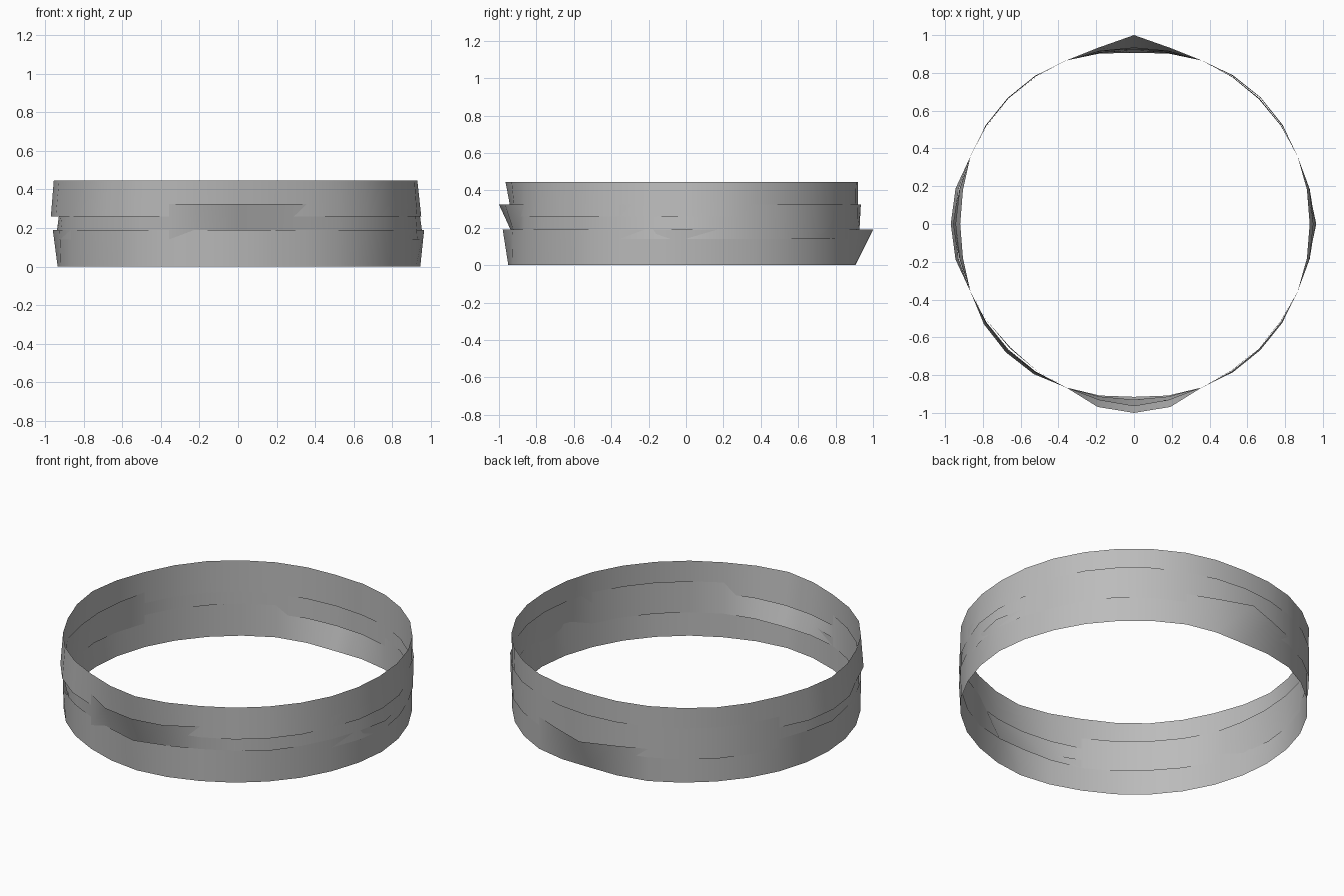
import bpy
import bmesh
from math import cos, sin, pi

cube = bpy.data.objects.get("Cube")
if cube:
    bpy.data.objects.remove(cube, do_unlink=True)

SEGMENTS = 32
BASE = 0.937  # radius halfway between the bumps

grey = bpy.data.materials.new("plain grey")
grey.use_nodes = True
colour = (0.5, 0.5, 0.5, 1)
grey.diffuse_color = colour
grey.node_tree.nodes["Principled BSDF"].inputs["Base Color"].default_value = colour
grey.node_tree.nodes["Principled BSDF"].inputs["Roughness"].default_value = 0.8


def loop(bm, z, radii, spread):
    """Uneven ring: eight bump radii, starting at +x and turning towards +y."""
    verts = []
    for i in range(SEGMENTS):
        near = radii[((i + 1) // 4) % 8]
        step = min(i % 4, 4 - i % 4)
        weight = (1, spread, 0)[step]
        r = BASE + (near - BASE) * weight
        a = 2 * pi * i / SEGMENTS
        verts.append(bm.verts.new((r * cos(a), r * sin(a), z)))
    return verts


def band(name, low, high):
    """Open strip between two uneven rings."""
    bm = bmesh.new()
    a, b = loop(bm, *low), loop(bm, *high)
    for i in range(SEGMENTS):
        j = (i + 1) % SEGMENTS
        bm.faces.new((a[i], a[j], b[j], b[i])).smooth = True
    mesh = bpy.data.meshes.new(name)
    bm.to_mesh(mesh)
    bm.free()
    mesh.materials.append(grey)
    obj = bpy.data.objects.new(name, mesh)
    bpy.context.collection.objects.link(obj)


# Three overlapping strips, lowest first
band("bottom_band",
     (0.0, (.945, .935, .905, .935, .935, .94, .95, .935), .5),
     (0.19, (.965, .935, 1.0, .935, .96, .955, .98, .945), .25))
band("middle_band",
     (0.14, (.96, .945, .925, .945, .945, .925, .915, .93), .5),
     (0.325, (.935, .948, .935, .945, .92, .93, 1.0, .93), .8))
band("top_band",
     (0.26, (.95, .935, .92, .94, .97, .96, .93, .945), .8),
     (0.445, (.93, .94, .92, .945, .955, .945, .965, .935), .5))
